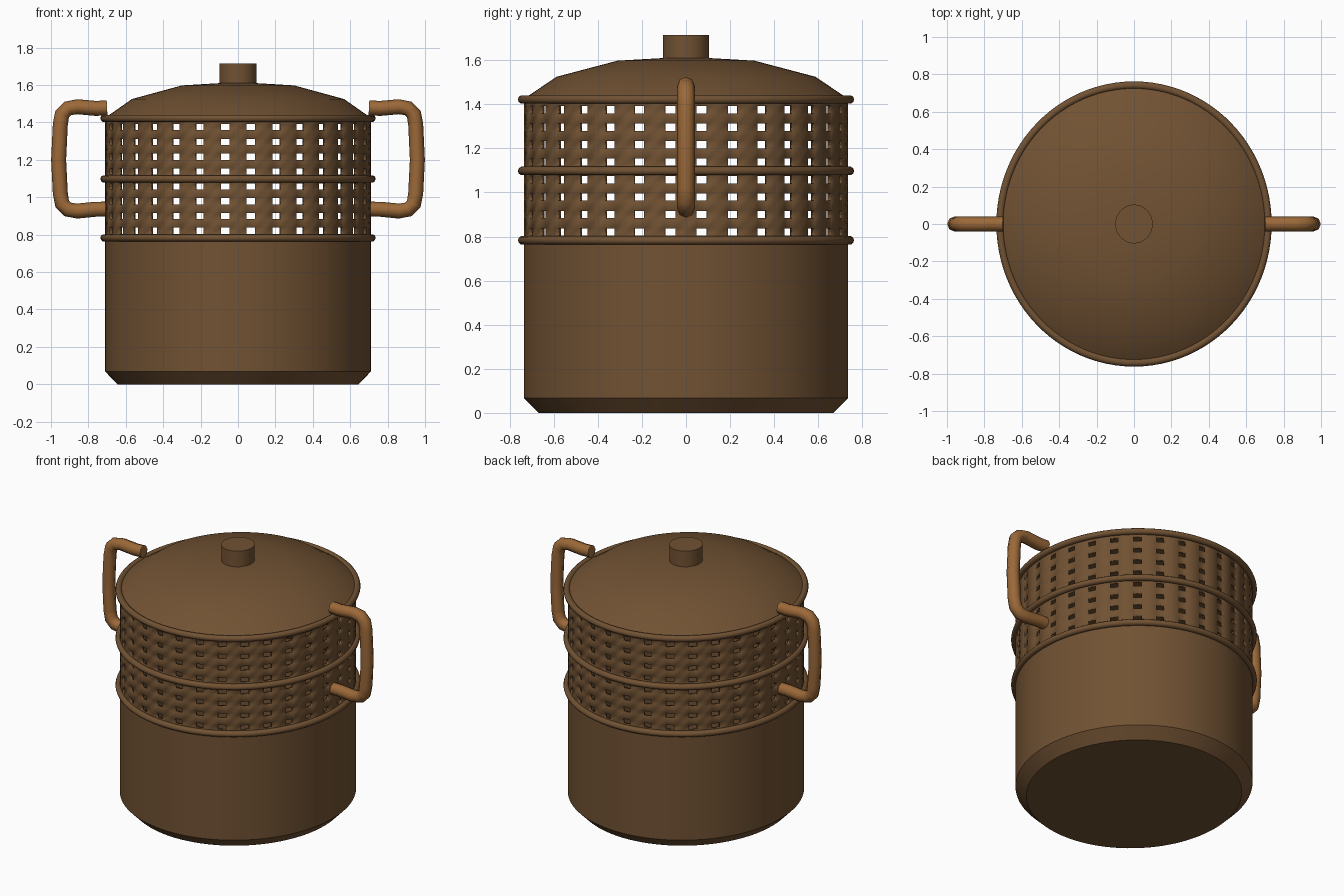
import bpy
import bmesh
import math
from mathutils import Vector

if "Cube" in bpy.data.objects:
    bpy.data.objects.remove(bpy.data.objects["Cube"], do_unlink=True)

R = 0.71          # outer radius of the pot wall
OVAL = 1.036      # slight stretch front to back
SEGS = 96


def make_material(name, rgb):
    mat = bpy.data.materials.new(name)
    mat.use_nodes = True
    colour = (*rgb, 1)
    mat.diffuse_color = colour
    mat.node_tree.nodes["Principled BSDF"].inputs["Base Color"].default_value = colour
    return mat


brown = make_material("dark brown", (0.165, 0.084, 0.033))
tan = make_material("light brown", (0.33, 0.14, 0.04))


def finish(name, bm, mat, angle=30):
    bmesh.ops.recalc_face_normals(bm, faces=bm.faces)
    mesh = bpy.data.meshes.new(name)
    bm.to_mesh(mesh)
    bm.free()
    mesh.materials.append(mat)
    obj = bpy.data.objects.new(name, mesh)
    bpy.context.collection.objects.link(obj)
    bpy.ops.object.select_all(action="DESELECT")
    bpy.context.view_layer.objects.active = obj
    obj.select_set(True)
    bpy.ops.object.shade_smooth_by_angle(angle=math.radians(angle))
    return obj


def lathe(name, profile, mat=brown, closed=False, angle=30):
    """Revolve (radius, height) points around z into an oval solid."""
    bm = bmesh.new()
    verts = [bm.verts.new((r, 0, z)) for r, z in profile]
    pairs = list(zip(verts, verts[1:]))
    if closed:
        pairs.append((verts[-1], verts[0]))
    edges = [bm.edges.new(p) for p in pairs]
    bmesh.ops.spin(bm, geom=verts + edges, axis=(0, 0, 1), cent=(0, 0, 0),
                   angle=math.tau, steps=SEGS, use_duplicate=False)
    bmesh.ops.remove_doubles(bm, verts=bm.verts, dist=0.0005)
    bmesh.ops.scale(bm, vec=(1, OVAL, 1), verts=bm.verts)
    return finish(name, bm, mat, angle)


# Pot with chamfered foot and hollow inside
lathe("pot", [(0, 0), (0.645, 0), (R, 0.068), (R, 0.78),
              (0.69, 0.78), (0.69, 0.05), (0, 0.05)])

# Rolled rims
for name, z in (("lower_rim", 0.783), ("middle_rim", 1.098), ("upper_rim", 1.422)):
    ring = [(0.716 + 0.02 * math.cos(k * math.tau / 10),
             z + 0.02 * math.sin(k * math.tau / 10)) for k in range(10)]
    lathe(name, ring, closed=True, angle=50)

# Domed lid and its knob
lathe("lid", [(0, 1.42), (0.70, 1.42), (0.70, 1.432), (0.567, 1.525),
              (0.30, 1.598), (0.1, 1.61), (0, 1.612)])
lathe("lid_knob", [(0, 1.59), (0.1, 1.59), (0.1, 1.715), (0, 1.715)])


def perforated_wall(name, bottom, top, first_row):
    """Cylinder wall leaving out one cell per hole, then thickened."""
    columns, rows, half_hole = 32, 4, 0.0165
    angles, is_hole_col = [], []
    step = math.tau / columns
    half_width = 0.0335
    for c in range(columns):
        mid = (c + 0.5) * step
        angles += [c * step, mid - half_width, mid + half_width]
        is_hole_col += [False, True, False]
    heights = [bottom]
    for r in range(rows):
        z = first_row + r * 0.079
        heights += [z - half_hole, z + half_hole]
    heights.append(top)
    bm = bmesh.new()
    grid = [[bm.verts.new((R * math.cos(a), R * OVAL * math.sin(a), z))
             for a in angles] for z in heights]
    n = len(angles)
    for j in range(len(heights) - 1):
        for i in range(n):
            if is_hole_col[i] and j % 2 == 1:
                continue
            k = (i + 1) % n
            bm.faces.new((grid[j][i], grid[j][k], grid[j + 1][k], grid[j + 1][i]))
    obj = finish(name, bm, brown)
    solid = obj.modifiers.new("thickness", "SOLIDIFY")
    solid.thickness = 0.02
    solid.offset = -1
    return obj


perforated_wall("lower_steamer_wall", 0.78, 1.098, 0.821)
perforated_wall("upper_steamer_wall", 1.098, 1.422, 1.138)


def handle(name, side):
    """Eight-sided tube swept along a bracket-shaped path."""
    path = [(0.70, 1.478), (0.76, 1.475), (0.86, 1.484), (0.91, 1.475),
            (0.94, 1.445), (0.95, 1.39), (0.959, 1.2), (0.95, 1.02),
            (0.94, 0.965), (0.91, 0.935), (0.86, 0.926), (0.76, 0.936),
            (0.695, 0.936)]
    points = [Vector((side * x, 0, z)) for x, z in path]
    bm = bmesh.new()
    loops = []
    for i, p in enumerate(points):
        before = points[max(i - 1, 0)]
        after = points[min(i + 1, len(points) - 1)]
        normal = (after - before).normalized().cross(Vector((0, 1, 0)))
        loops.append([bm.verts.new(p + 0.04 * (math.cos(t) * normal
                                               + math.sin(t) * Vector((0, 1, 0))))
                      for t in (k * math.tau / 8 for k in range(8))])
    for a, b in zip(loops, loops[1:]):
        for k in range(8):
            m = (k + 1) % 8
            bm.faces.new((a[k], a[m], b[m], b[k]))
    bm.faces.new(loops[0])
    bm.faces.new(loops[-1])
    finish(name, bm, tan, 50)


handle("left_handle", 1)
handle("right_handle", -1)
